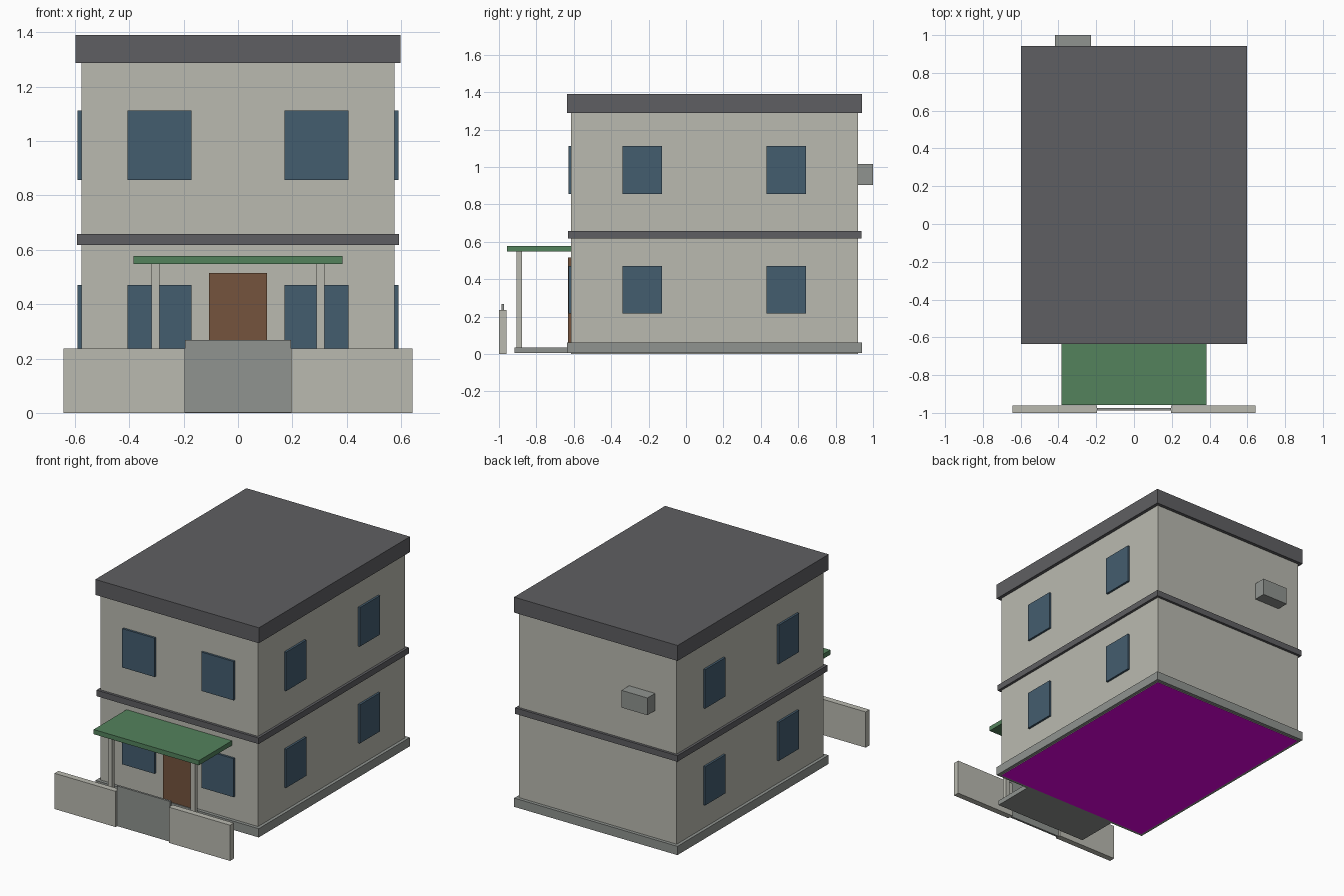
import bpy
import bmesh

default = bpy.data.objects.get("Cube")
if default:
    bpy.data.objects.remove(default, do_unlink=True)


def material(name, hex_code):
    """Flat material from an sRGB hex code, stored as linear values."""
    rgb = []
    for i in range(3):
        c = int(hex_code[2 * i:2 * i + 2], 16) / 255
        rgb.append(c / 12.92 if c < 0.04 else ((c + 0.055) / 1.055) ** 2.4)
    mat = bpy.data.materials.new(name)
    mat.use_nodes = True
    mat.diffuse_color = (*rgb, 1)
    mat.node_tree.nodes["Principled BSDF"].inputs["Base Color"].default_value = (*rgb, 1)
    return mat


plaster = material("warm grey plaster", "BABAB0")
dark = material("dark grey roofing", "5F5F62")
glass = material("blue window glass", "445D6F")
green = material("green canopy", "53825C")
brown = material("brown door", "75543D")
concrete = material("grey concrete", "909490")
magenta = material("magenta underside", "FF00FF")


def box(name, x, y, z, mat):
    """Box spanning the given (min, max) ranges."""
    bm = bmesh.new()
    bmesh.ops.create_cube(bm, size=1)
    for v in bm.verts:
        v.co = [r[0] if c < 0 else r[1] for c, r in zip(v.co, (x, y, z))]
    mesh = bpy.data.meshes.new(name)
    bm.to_mesh(mesh)
    bm.free()
    mesh.materials.append(mat)
    obj = bpy.data.objects.new(name, mesh)
    bpy.context.collection.objects.link(obj)
    return obj


def pair(name, x, y, z, mat):
    """Box on the +x side and its mirror on the -x side."""
    box(name + "_left", x, y, z, mat)
    box(name + "_right", (-x[1], -x[0]), y, z, mat)


# Main house: walls with a coloured underside, plinth, floor band, roof
walls = box("walls", (-0.576, 0.576), (-0.614, 0.92), (0, 1.3), plaster)
walls.data.materials.append(magenta)
for face in walls.data.polygons:
    face.material_index = int(face.normal.z < -0.5)
box("plinth", (-0.597, 0.597), (-0.636, 0.942), (0.004, 0.062), concrete)
box("floor_band", (-0.593, 0.593), (-0.631, 0.937), (0.618, 0.658), dark)
box("roof_slab", (-0.598, 0.598), (-0.636, 0.942), (1.288, 1.39), dark)

# Windows on both storeys
for storey, z in (("lower", (0.216, 0.471)), ("upper", (0.856, 1.113))):
    pair(storey + "_front_window", (0.171, 0.407), (-0.628, -0.605), z, glass)
    for spot, y in (("front", (-0.339, -0.128)), ("back", (0.43, 0.642))):
        pair(f"{storey}_side_window_{spot}", (0.56, 0.59), y, z, glass)

# Entrance: door, porch slab, posts and canopy
box("front_door", (-0.106, 0.106), (-0.63, -0.605), (0.05, 0.515), brown)
box("porch_slab", (-0.345, 0.345), (-0.917, -0.62), (0.004, 0.036), concrete)
pair("porch_post", (0.288, 0.318), (-0.905, -0.877), (0.03, 0.55), plaster)
box("porch_canopy", (-0.385, 0.385), (-0.958, -0.61), (0.547, 0.578), green)

# Street wall and gate
pair("street_wall", (0.195, 0.642), (-1, -0.96), (0, 0.236), plaster)
box("gate", (-0.195, 0.195), (-0.987, -0.973), (0.002, 0.268), concrete)

# Air conditioner on the back wall
box("air_conditioner", (-0.418, -0.228), (0.91, 1), (0.903, 1.017), concrete)
